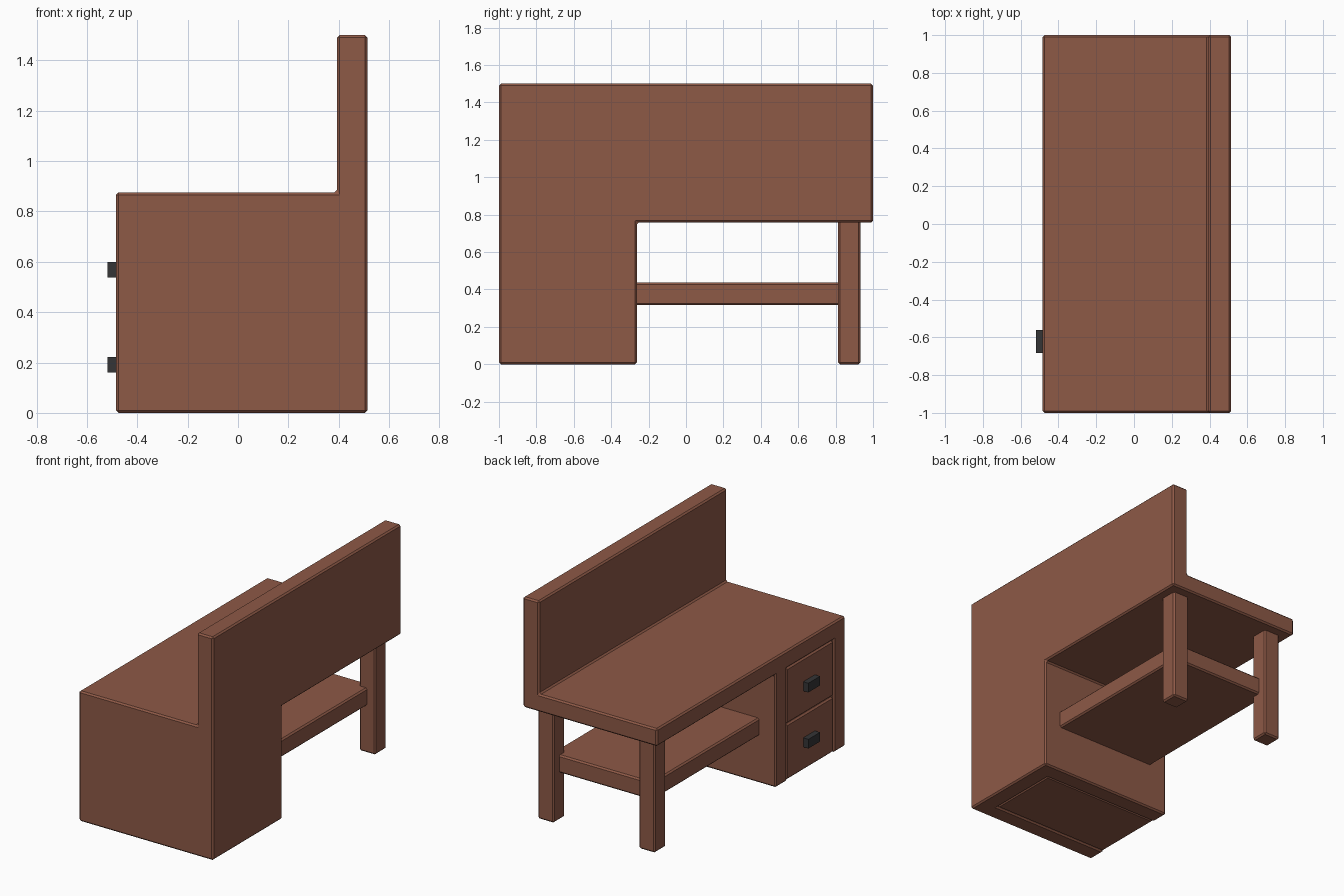
import bpy, bmesh
from mathutils import Vector

if "Cube" in bpy.data.objects:
    bpy.data.objects.remove(bpy.data.objects["Cube"])


def material(name, color):
    m = bpy.data.materials.new(name)
    m.diffuse_color = (*color, 1)
    m.use_nodes = True
    m.node_tree.nodes["Principled BSDF"].inputs["Base Color"].default_value = m.diffuse_color
    return m


WOOD = material("brown wood", (0.27, 0.10, 0.062))
METAL = material("dark metal", (0.035, 0.035, 0.037))


def finish(name, bm, mat, bevel):
    bmesh.ops.recalc_face_normals(bm, faces=bm.faces)
    me = bpy.data.meshes.new(name)
    bm.to_mesh(me)
    bm.free()
    me.materials.append(mat)
    ob = bpy.data.objects.new(name, me)
    bpy.context.collection.objects.link(ob)
    if bevel:
        add_bevel(ob, bevel)
    return ob


def add_bevel(ob, width):
    mod = ob.modifiers.new("edge bevel", 'BEVEL')
    mod.width = width
    mod.segments = 1
    mod.limit_method = 'ANGLE'


def box(name, x, y, z, mat=WOOD, bevel=0.01):
    """Box from (min, max) ranges on each axis."""
    bm = bmesh.new()
    bmesh.ops.create_cube(bm, size=1)
    for v in bm.verts:
        v.co = Vector([r[0] + (c + 0.5) * (r[1] - r[0]) for r, c in zip((x, y, z), v.co)])
    return finish(name, bm, mat, bevel)


FRONT, BACK = -0.484, 0.514
T = 0.12            # board thickness
UNDER = 0.758       # underside of the top

# Desk body: stepped side profile extruded along its length
profile = [(FRONT, 0), (BACK, 0), (BACK, 1.5), (BACK - T, 1.5), (BACK - T, 0.876), (FRONT, 0.876)]
bm = bmesh.new()
face = bm.faces.new([bm.verts.new((x, -1, z)) for x, z in profile])
ext = bmesh.ops.extrude_face_region(bm, geom=[face])
for v in ext["geom"]:
    if isinstance(v, bmesh.types.BMVert):
        v.co.y = 1
body = finish("desk_body", bm, WOOD, 0)

# Cut away the knee space and the drawer opening
cutters = [
    box("knee_space_cutter", (-1, 1), (-0.262, 1.2), (-0.5, UNDER), bevel=0),
    box("drawer_opening_cutter", (-1, BACK - T), (-1 + T, -0.262 - T), (-0.5, UNDER), bevel=0),
]
for c in cutters:
    c.hide_render = True
    c.hide_viewport = True
    mod = body.modifiers.new(c.name, 'BOOLEAN')
    mod.operation = 'DIFFERENCE'
    mod.solver = 'EXACT'
    mod.object = c
add_bevel(body, 0.01)

# Drawers with handles
for name, z0 in (("lower", 0.004), ("upper", 0.381)):
    z1 = z0 + 0.374
    box(name + "_drawer", (FRONT + 0.004, BACK - T), (-1 + T, -0.262 - T), (z0, z1))
    mid = (z0 + z1) / 2
    box(name + "_handle", (-0.518, FRONT + 0.01), (-0.684, -0.56), (mid - 0.031, mid + 0.031), METAL, 0)

# Legs
for name, x in (("front_leg", FRONT + 0.063), ("back_leg", BACK - 0.063 - T)):
    box(name, (x, x + T), (0.813, 0.933), (0, UNDER + 0.02))

# Shelf running from the cabinet to the middle of the legs
box("shelf", (FRONT + 0.123, BACK - 0.123), (-0.28, 0.873), (0.316, 0.436))
